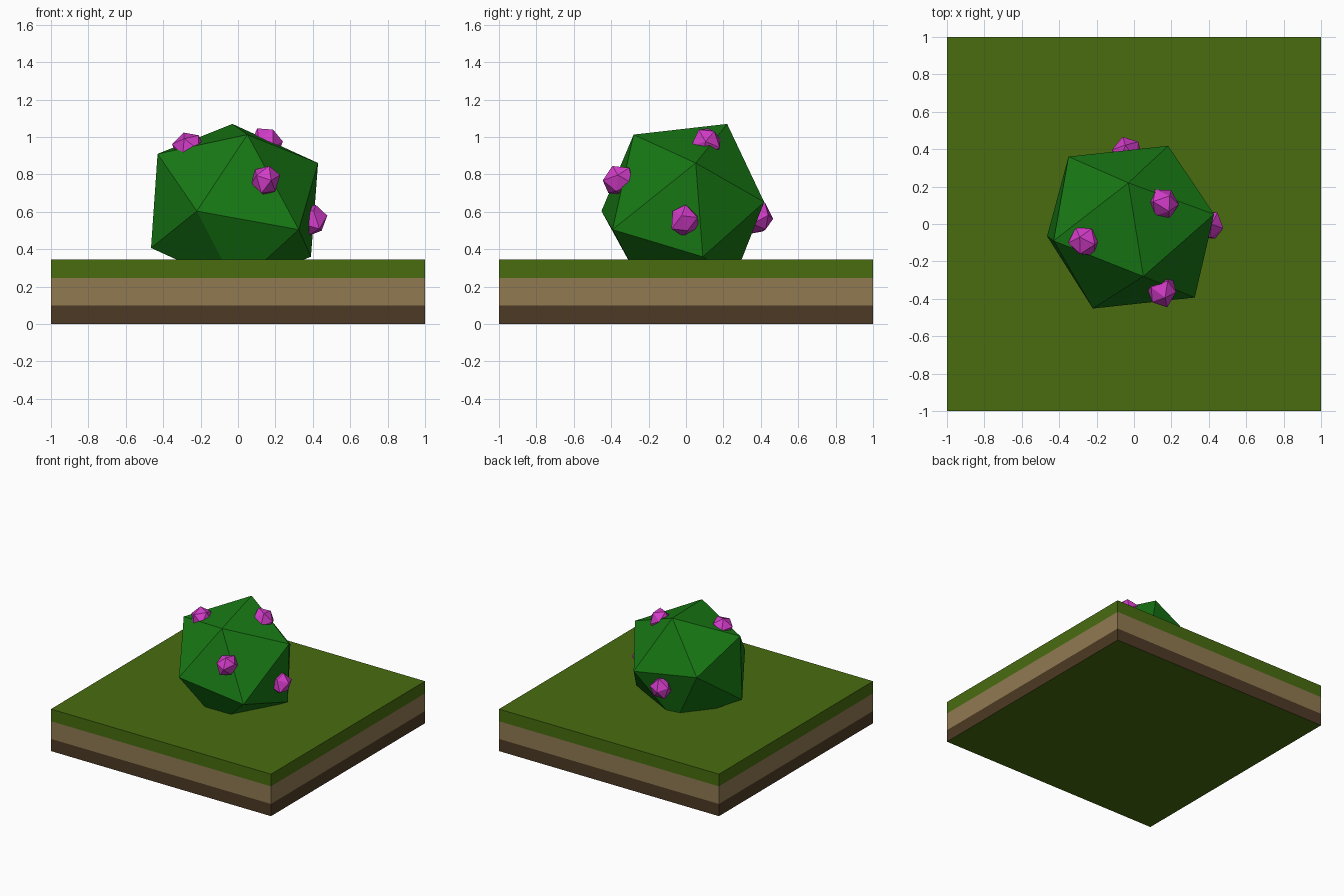
import bpy, bmesh, random
from mathutils import Vector

if "Cube" in bpy.data.objects:
    bpy.data.objects.remove(bpy.data.objects["Cube"])

random.seed(4)


def material(name, rgb):
    m = bpy.data.materials.new(name)
    m.diffuse_color = (*rgb, 1)
    m.use_nodes = True
    m.node_tree.nodes["Principled BSDF"].inputs["Base Color"].default_value = m.diffuse_color
    return m


GRASS = material("grass", (0.065, 0.15, 0.005))
SOIL = material("soil", (0.28, 0.195, 0.083))
DEEP = material("deep_soil", (0.075, 0.042, 0.018))
LEAF = material("leaf", (0.009, 0.19, 0.007))
PETAL = material("petal", (0.65, 0.045, 0.58))


def finish(bm, name, mats, loc=(0, 0, 0)):
    bmesh.ops.recalc_face_normals(bm, faces=bm.faces)
    me = bpy.data.meshes.new(name)
    bm.to_mesh(me)
    bm.free()
    for m in mats:
        me.materials.append(m)
    ob = bpy.data.objects.new(name, me)
    ob.location = loc
    bpy.context.collection.objects.link(ob)
    return ob


# Ground block: stacked square rings, one soil layer per band
bm = bmesh.new()
rings = [[bm.verts.new((x, y, z)) for x, y in ((-1, -1), (1, -1), (1, 1), (-1, 1))]
         for z in (0, 0.1, 0.245, 0.345)]
for band, (lo, hi) in enumerate(zip(rings, rings[1:])):
    for i in range(4):
        j = (i + 1) % 4
        bm.faces.new((lo[i], lo[j], hi[j], hi[i])).material_index = 2 - band
bm.faces.new(rings[0])
bm.faces.new(rings[-1])
finish(bm, "ground_block", [GRASS, SOIL, DEEP])

# Bush: irregular twenty-sided ball, sunk into the grass
bush_points = [
    (-0.03, 0.22, 1.07), (0.05, -0.28, 1.013), (0.428, 0.052, 0.861),
    (-0.43, -0.09, 0.91), (-0.35, 0.36, 0.72), (0.183, 0.418, 0.652),
    (-0.22, -0.452, 0.604), (0.325, -0.393, 0.505), (0.39, 0.09, 0.36),
    (-0.465, -0.065, 0.407), (-0.01, -0.23, 0.20), (-0.09, 0.26, 0.25)]
bm = bmesh.new()
for p in bush_points:
    bm.verts.new(p)
bmesh.ops.convex_hull(bm, input=bm.verts)
finish(bm, "bush", [LEAF])

# Blossoms: small slightly uneven balls half buried in the bush
for i, loc in enumerate([(0.155, 0.11, 0.97), (-0.26, -0.09, 0.945), (0.148, -0.355, 0.77),
                         (0.39, -0.007, 0.555), (-0.042, 0.377, 0.565)]):
    bm = bmesh.new()
    bmesh.ops.create_icosphere(bm, subdivisions=1, radius=0.088)
    for v in bm.verts:
        v.co += Vector([random.uniform(-0.007, 0.007) for _ in range(3)])
    ob = finish(bm, f"blossom_{i + 1}", [PETAL], loc)
    ob.rotation_euler = [random.uniform(0, 3) for _ in range(3)]
